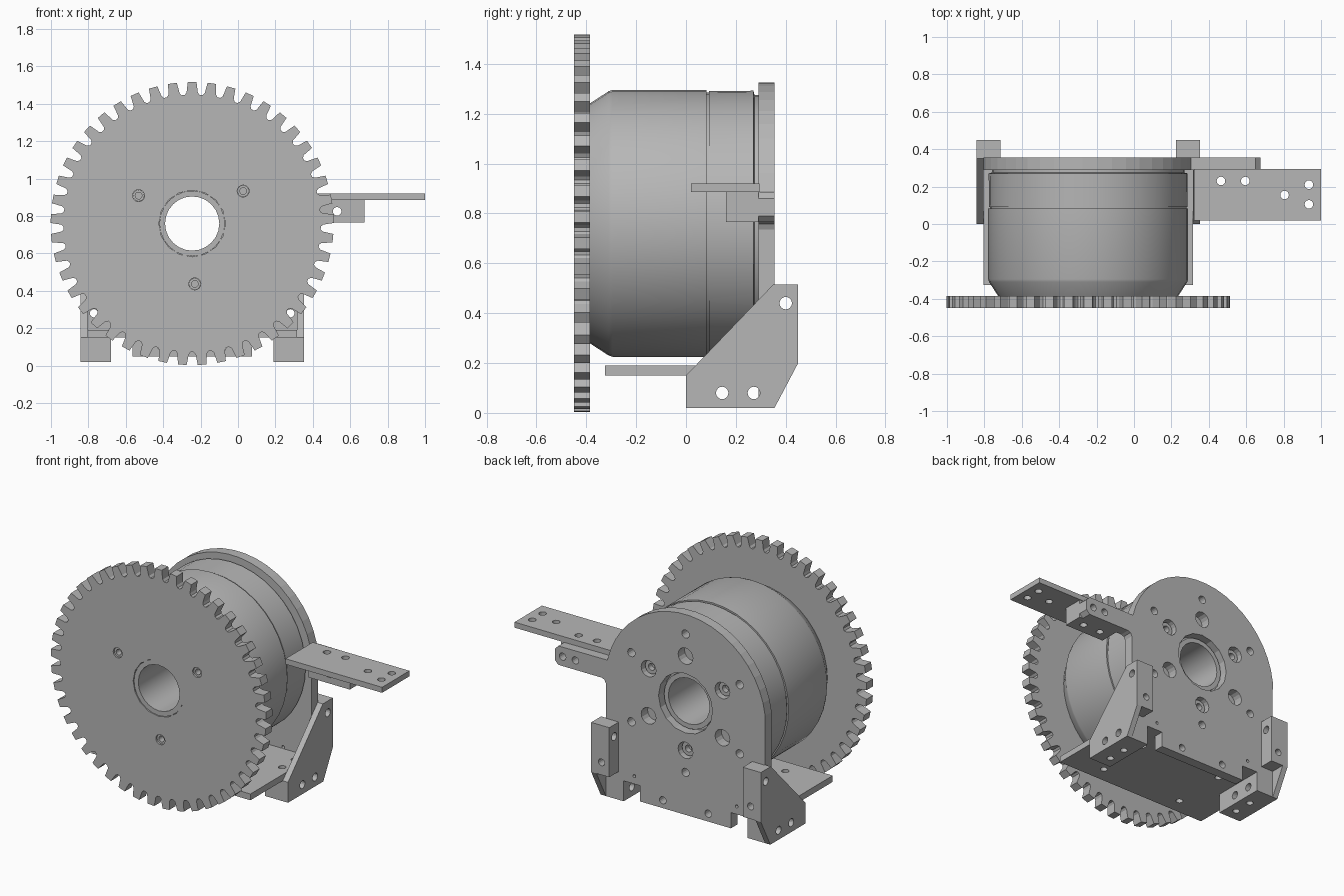
import bpy, bmesh
from math import sin, cos, pi, radians
from mathutils import Vector

if "Cube" in bpy.data.objects:
    bpy.data.objects.remove(bpy.data.objects["Cube"], do_unlink=True)

CX, CZ = -0.245, 0.76          # main axis of the winch
grey = bpy.data.materials.new("machined grey")
grey.use_nodes = True
grey.diffuse_color = (0.47, 0.47, 0.47, 1)
grey.node_tree.nodes["Principled BSDF"].inputs["Base Color"].default_value = grey.diffuse_color


def place(axis, u, v, t):
    """Put a flat point (u, v) at depth t along the axis."""
    return Vector({"x": (t, u, v), "y": (u, t, v), "z": (u, v, t)}[axis])


def add_prism(bm, pts, axis, a, b):
    lo = [bm.verts.new(place(axis, u, v, a)) for u, v in pts]
    hi = [bm.verts.new(place(axis, u, v, b)) for u, v in pts]
    bm.faces.new(lo)
    bm.faces.new(hi)
    for i in range(len(pts)):
        j = (i + 1) % len(pts)
        bm.faces.new((lo[i], lo[j], hi[j], hi[i]))


def finish(bm, name):
    bmesh.ops.recalc_face_normals(bm, faces=bm.faces)
    mesh = bpy.data.meshes.new(name)
    bm.to_mesh(mesh)
    bm.free()
    mesh.materials.append(grey)
    ob = bpy.data.objects.new(name, mesh)
    bpy.context.collection.objects.link(ob)
    return ob


def circle(u, v, r, n=16):
    return [(u + r * cos(2 * pi * i / n), v + r * sin(2 * pi * i / n)) for i in range(n)]


def rect(u0, u1, v0, v1):
    return [(u0, v0), (u1, v0), (u1, v1), (u0, v1)]


def activate(ob):
    bpy.ops.object.select_all(action="DESELECT")
    ob.select_set(True)
    bpy.context.view_layer.objects.active = ob


def drill(ob, holes):
    """Cut holes given as (axis, u, v, radius, from, to)."""
    bm = bmesh.new()
    for axis, u, v, r, a, b in holes:
        add_prism(bm, circle(u, v, r), axis, a, b)
    cutter = finish(bm, "hole_cutter")
    cutter.hide_render = True
    mod = ob.modifiers.new("holes", "BOOLEAN")
    mod.object, mod.solver = cutter, "EXACT"
    activate(ob)
    bpy.ops.object.modifier_apply(modifier=mod.name)
    bpy.data.objects.remove(cutter, do_unlink=True)


def part(name, pts, axis, a, b, holes=()):
    bm = bmesh.new()
    add_prism(bm, pts, axis, a, b)
    ob = finish(bm, name)
    if holes:
        drill(ob, holes)
    return ob


def lathe(name, profile, u=CX, v=CZ, n=40):
    """Spin a closed (radius, y) profile around a y-directed axis."""
    bm = bmesh.new()
    rings = []
    for r, y in profile:
        rings.append([bm.verts.new((p, y, q)) for p, q in circle(u, v, r, n)])
    for k, ring in enumerate(rings):
        nxt = rings[(k + 1) % len(rings)]
        for i in range(n):
            j = (i + 1) % n
            bm.faces.new((ring[i], ring[j], nxt[j], nxt[i]))
    ob = finish(bm, name)
    activate(ob)
    bpy.ops.object.shade_smooth_by_angle(angle=radians(25))
    return ob


def polar(r, deg):
    return CX + r * cos(radians(deg)), CZ + r * sin(radians(deg))


# Large spur gear with bore and three screw holes
TEETH = 45
tooth = [(-0.42, 0.688), (-0.31, 0.70), (-0.22, 0.757),
         (0.22, 0.757), (0.31, 0.70), (0.42, 0.688)]
outline = [polar(r, 90 + (k + f) * 360 / TEETH) for k in range(TEETH) for f, r in tooth]
screw_angles = [32.5, 152.5, 272.5]
part("gear", outline, "y", -0.45, -0.385,
     [("y", CX, CZ, 0.178, -0.6, -0.2)]
     + [("y", *polar(0.323, a), 0.032, -0.6, -0.2) for a in screw_angles])
for a in screw_angles:
    u, v = polar(0.323, a)
    lathe("gear_screw", [(0.018, -0.44), (0.031, -0.44), (0.031, -0.38), (0.018, -0.38)], u, v, 16)

# Drum, rear ring and hollow axle
lathe("drum", [(0.16, -0.387), (0.48, -0.387), (0.53, -0.31), (0.535, -0.295),
               (0.535, 0.083), (0.525, 0.083), (0.525, 0.092), (0.16, 0.092)])
lathe("rear_ring", [(0.16, 0.092), (0.53, 0.092), (0.532, 0.27),
                    (0.515, 0.275), (0.515, 0.291), (0.16, 0.291)])
lathe("axle_tube", [(0.145, -0.445), (0.175, -0.445), (0.175, 0.32), (0.145, 0.32)], n=24)

# Back plate: round top, square base, tab towards the arm
HALF = 0.56
back = [(CX + 0.32, 0.05), (CX + 0.32, 0.15), (CX + HALF, 0.15), (CX + HALF, 0.735),
        (0.325, 0.757), (0.345, 0.765), (0.65, 0.765), (0.675, 0.79),
        (0.675, 0.86), (0.65, 0.885)]
back += [polar(0.565, a) for a in range(13, 181, 8)]
back += [(CX - HALF, CZ), (CX - HALF, 0.15), (CX - 0.32, 0.15), (CX - 0.32, 0.05)]
ring = range(30, 390, 60)
plate_holes = [("y", CX, CZ, 0.19, 0.2, 0.5)]
plate_holes += [("y", *polar(0.3, a), 0.052, 0.2, 0.5) for a in ring]
plate_holes += [("y", *polar(0.44, a), 0.026, 0.2, 0.5) for a in ring]
plate_holes += [("y", x, 0.825, 0.023, 0.2, 0.5) for x in (0.53, 0.62)]
for s in (-1, 1):
    plate_holes += [("y", CX + s * 0.16, 0.1, 0.023, 0.2, 0.5),
                    ("y", CX + s * 0.36, 0.2, 0.01, 0.2, 0.5),
                    ("y", CX + s * 0.525, 0.28, 0.022, 0.2, 0.5)]
part("back_plate", back, "y", 0.29, 0.355, plate_holes)
for a in (30, 150, 270):
    u, v = polar(0.3, a)
    lathe("back_screw", [(0.022, 0.325), (0.045, 0.325), (0.045, 0.285), (0.022, 0.285)], u, v, 16)

# Side arm and the block that carries it
arm_bolts = [("z", x, 0.23, 0.023, 0.5, 1.2) for x in (0.465, 0.595)]
arm_tips = [("z", x, y, 0.023, 0.5, 1.2) for x, y in ((0.805, 0.155), (0.935, 0.21), (0.935, 0.105))]
part("arm", rect(0.32, 1.0, 0.02, 0.295), "z", 0.885, 0.92, arm_bolts + arm_tips)
part("arm_block", rect(0.385, 0.675, 0.765, 0.885), "y", 0.16, 0.29,
     arm_bolts + [("y", 0.53, 0.825, 0.023, 0, 0.5)])

# Floor plate
foot_bolts = {s: [("z", CX + s * 0.5, y, 0.022, -0.2, 0.4) for y in (0.08, 0.208)] for s in (-1, 1)}
part("floor_plate", rect(CX - HALF, CX + HALF, -0.325, 0.29), "z", 0.15, 0.19,
     foot_bolts[-1] + foot_bolts[1]
     + [("z", CX + s * 0.3, y, 0.022, 0, 0.4) for s in (-1, 1) for y in (-0.22, 0.15)])

# Mirrored corner brackets: side cheek, foot block and rear flange
cheek = [(0, 0.02), (0.355, 0.02), (0.45, 0.2), (0.45, 0.515), (0.35, 0.515), (0, 0.15)]
for s, side in ((1, "left"), (-1, "right")):
    def span(d0, d1):
        return sorted((CX + s * d0, CX + s * d1))
    foot_holes = [("x", y, 0.08, 0.025, -2, 2) for y in (0.145, 0.272)]
    flange_hole = [("x", 0.4, 0.44, 0.025, -2, 2)]
    part(side + "_bracket_cheek", cheek, "x", *span(HALF, 0.597), foot_holes + flange_hole)
    part(side + "_bracket_foot", rect(0, 0.355, 0.02, 0.15), "x", *span(0.435, HALF),
         foot_holes + foot_bolts[s])
    part(side + "_bracket_flange", rect(0.355, 0.45, 0.2, 0.515), "x", *span(0.47, HALF),
         flange_hole + [("y", CX + s * 0.525, 0.28, 0.022, 0.2, 0.6)])
